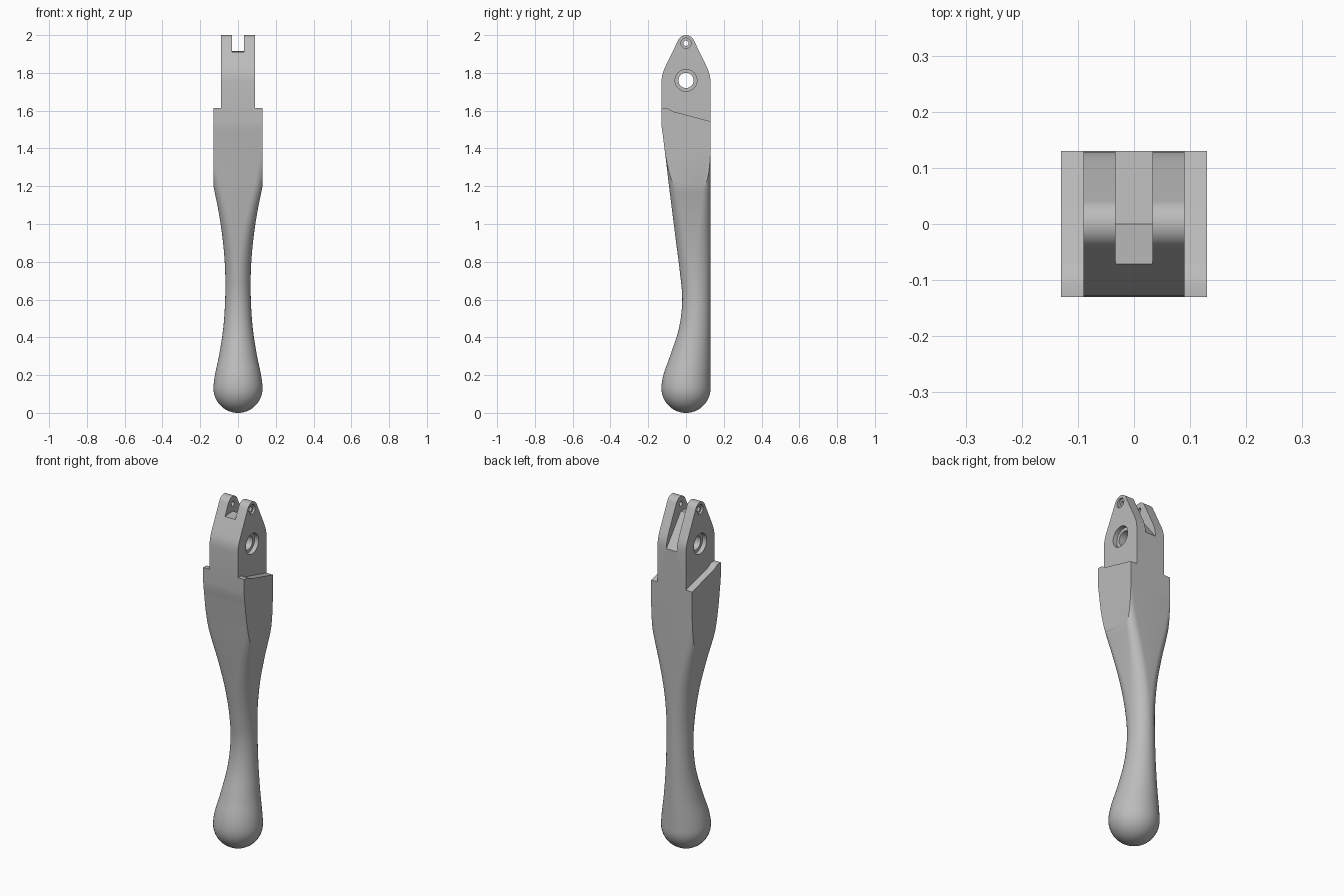
import bpy
import bmesh
from math import sin, cos, pi, radians

cube = bpy.data.objects.get("Cube")
if cube:
    bpy.data.objects.remove(cube, do_unlink=True)

metal = bpy.data.materials.new("plain grey")
metal.use_nodes = True
GREY = (0.5, 0.5, 0.5, 1)
metal.diffuse_color = GREY
metal.node_tree.nodes["Principled BSDF"].inputs["Base Color"].default_value = GREY

HALF = 0.13           # half thickness of the handle
TANG = 0.09           # half width of the narrowed top
QUADRANT = 12         # segments per section corner


def finish(name, bm):
    bmesh.ops.remove_doubles(bm, verts=bm.verts, dist=1e-5)
    bmesh.ops.recalc_face_normals(bm, faces=bm.faces)
    mesh = bpy.data.meshes.new(name)
    bm.to_mesh(mesh)
    bm.free()
    mesh.materials.append(metal)
    obj = bpy.data.objects.new(name, mesh)
    bpy.context.collection.objects.link(obj)
    return obj


def prism(name, profile, x0, x1):
    """Side profile of (y, z) points extruded across x."""
    bm = bmesh.new()
    a = [bm.verts.new((x0, y, z)) for y, z in profile]
    b = [bm.verts.new((x1, y, z)) for y, z in profile]
    bm.faces.new(a)
    bm.faces.new(b)
    for i in range(len(a)):
        j = (i + 1) % len(a)
        bm.faces.new((a[i], a[j], b[j], b[i]))
    return finish(name, bm)


def arc(y, z, r, start, end, steps):
    angles = [radians(start + (end - start) * i / steps) for i in range(steps + 1)]
    return [(y + r * cos(t), z + r * sin(t)) for t in angles]


def bore(name, z, r, x0, x1):
    return prism(name, arc(0, z, r, 0, 360, 40)[:-1], x0, x1)


def section(bm, z, half_width, front, back, corner):
    """Rounded rectangle ring; corner 1 is an ellipse, 0 is square."""
    mid, depth = (front + back) / 2, (back - front) / 2
    ring = []
    for q in range(4):
        sx = 1 if q in (0, 3) else -1
        sy = 1 if q < 2 else -1
        for i in range(QUADRANT + 1):
            t = (q + i / QUADRANT) * pi / 2
            x = half_width * (sx * (1 - corner) + corner * cos(t))
            y = depth * (sy * (1 - corner) + corner * sin(t))
            ring.append(bm.verts.new((x, mid + y, z)))
    return ring


def blend(rows, i, t):
    """Smooth interpolation between rows i and i + 1."""
    def slope(k, c):
        if k in (0, len(rows) - 1):
            return 0
        p, n = rows[k - 1], rows[k + 1]
        return (n[c] - p[c]) / (n[0] - p[0])
    p, n = rows[i], rows[i + 1]
    d = n[0] - p[0]
    out = [p[0] + d * t]
    for c in (1, 2, 3):
        out.append((2*t**3 - 3*t**2 + 1) * p[c] + (3*t**2 - 2*t**3) * n[c]
                   + d * ((t**3 - 2*t**2 + t) * slope(i, c) + (t**3 - t**2) * slope(i + 1, c)))
    return out


# Handle: height, half width, front depth, corner roundness
rows = [
    (0.13, 0.1298, -0.13, 1), (0.2, 0.122, -0.12, 1), (0.3, 0.101, -0.085, 1),
    (0.45, 0.078, -0.037, 1), (0.6, 0.068, -0.02, 1), (0.75, 0.068, -0.033, 0.96),
    (0.9, 0.079, -0.052, 0.8), (1.05, 0.1, -0.071, 0.55), (1.2, 0.13, -0.09, 0.36),
    (1.32, 0.154, -0.104, 0.3), (1.45, 0.183, -0.12, 0.26), (1.54, 0.19, -0.13, 0.24),
]
bm = bmesh.new()
rings = []
for i in range(1, 13):                       # rounded end
    t = i / 13 * pi / 2
    r = HALF * sin(t)
    rings.append(section(bm, HALF - HALF * cos(t), r, -r, r, 1))
for i in range(len(rows) - 1):               # swelling grip
    for s in range(6):
        z, w, f, k = blend(rows, i, s / 6)
        rings.append(section(bm, z, w, max(f, -HALF), HALF, min(k, 1)))
for z in (rows[-1][0], 2.1):                 # square upper block
    rings.append(section(bm, z, rows[-1][1], -HALF, HALF, rows[-1][3]))
for lower, upper in zip(rings, rings[1:]):
    for i in range(len(lower)):
        j = (i + 1) % len(lower)
        bm.faces.new((lower[i], lower[j], upper[j], upper[i]))
tip = bm.verts.new((0, 0, 0))
for i in range(len(rings[0])):
    bm.faces.new((rings[0][i - 1], rings[0][i], tip))
bm.faces.new(rings[-1])
bmesh.ops.remove_doubles(bm, verts=bm.verts, dist=1e-5)
bmesh.ops.dissolve_degenerate(bm, dist=1e-6, edges=bm.edges)
handle = finish("lever_handle", bm)


def carve(cutter, operation="DIFFERENCE"):
    cutter.hide_render = True
    mod = handle.modifiers.new("carve", "BOOLEAN")
    mod.operation = operation
    mod.solver = "EXACT"
    mod.object = cutter
    bpy.context.view_layer.objects.active = handle
    bpy.ops.object.modifier_apply(modifier=mod.name)
    bpy.data.objects.remove(cutter, do_unlink=True)


# Flat cheeks and the tapered, rounded top
right = [(0.15, -0.1), (0.15, 1.6), (0.1305, 1.75), (0.127, 1.785), (0.12, 1.808), (0.111, 1.83)]
outline = right + arc(0, 1.955, 0.045, 24, 156, 20) + [(-y, z) for y, z in reversed(right)]
carve(prism("outline_cutter", outline, -HALF, HALF), "INTERSECT")

# Shoulders beside the narrow top
shoulder = [(-0.2, 1.615), (-0.105, 1.615), (-0.095, 1.612), (-0.08, 1.602), (-0.065, 1.595),
            (0.2, 1.525), (0.2, 2.2), (-0.2, 2.2)]
for side in (-1, 1):
    carve(prism("shoulder_cutter", shoulder, side * TANG, side * 0.3))

# Fork slot, sloping down to the back
slot = [(-0.2, 1.91), (-0.07, 1.911), (0, 1.915), (0.2, 1.66), (0.2, 2.2), (-0.2, 2.2)]
carve(prism("slot_cutter", slot, -0.033, 0.033))

# Pivot hole and pin hole, each with a recess on both sides
for z, hole, recess, depth in ((1.76, 0.04, 0.058, 0.025), (1.957, 0.014, 0.027, 0.012)):
    carve(bore("hole_cutter", z, hole, -0.2, 0.2))
    for side in (-1, 1):
        carve(bore("recess_cutter", z, recess, side * (TANG - depth), side * 0.2))

bpy.ops.object.select_all(action="DESELECT")
handle.select_set(True)
bpy.context.view_layer.objects.active = handle
bpy.ops.object.shade_smooth_by_angle(angle=radians(28))
